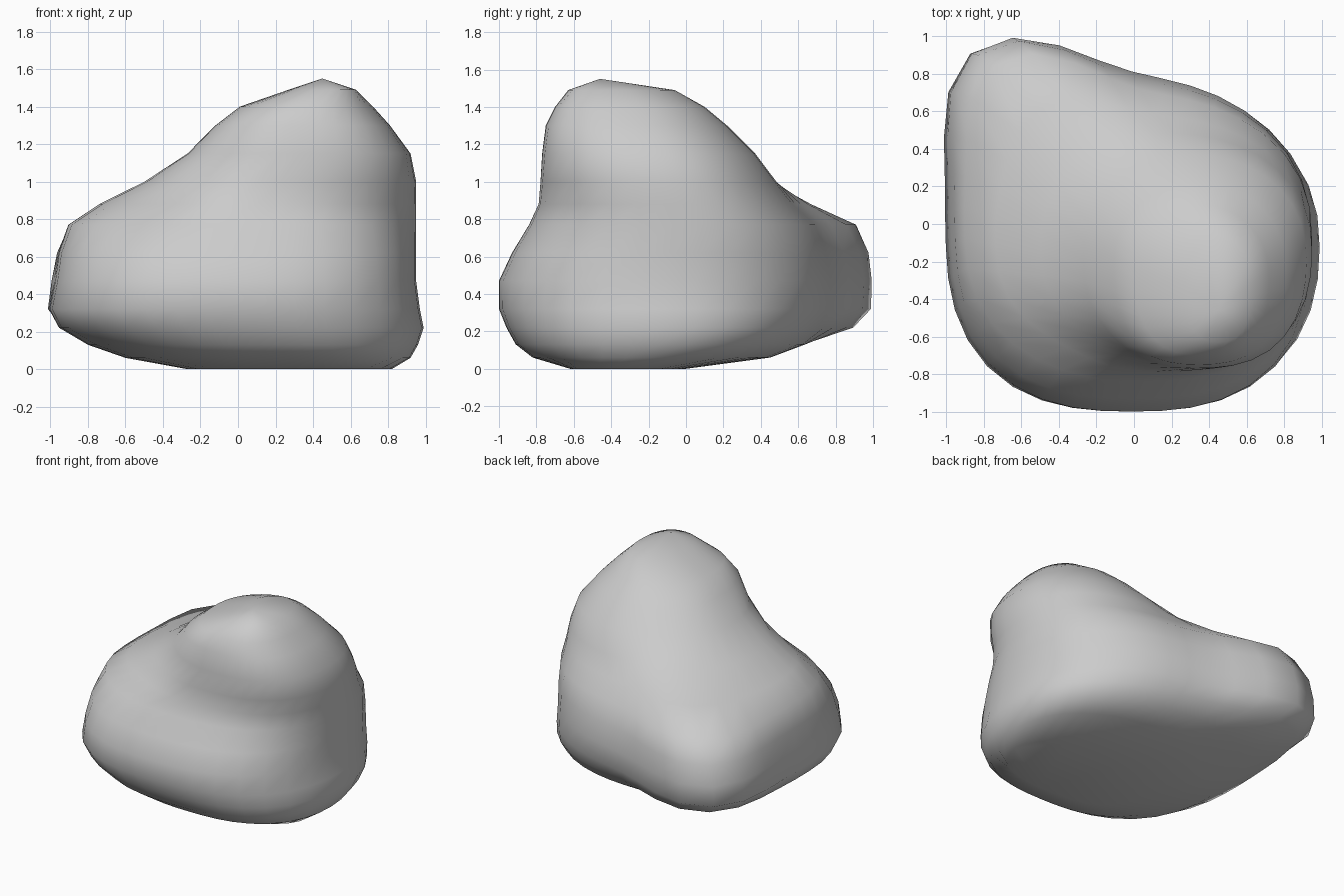
import bpy
import bmesh
from math import cos, sin, exp, radians
from mathutils import Vector

default_cube = bpy.data.objects.get("Cube")
if default_cube:
    bpy.data.objects.remove(default_cube, do_unlink=True)

# Horizontal sections: height, left, right, front and back limits,
# then how far the rear shoulder swells and the front hollow sinks
SECTIONS = [
    (0, -.27, .82, -.62, 0, 0, 0),
    (.06, -.6, .92, -.82, .45, 0, 0),
    (.13, -.8, .96, -.91, .63, .06, 0),
    (.22, -.95, .99, -.96, .71, .34, 0),
    (.32, -1, .97, -1, .77, .4, 0),
    (.47, -.97, .95, -1, .78, .4, 0),
    (.62, -.95, .95, -.93, .75, .4, 0),
    (.77, -.9, .95, -.84, .69, .37, .03),
    (.88, -.74, .95, -.79, .57, .2, .07),
    (1, -.5, .95, -.78, .48, .04, .07),
    (1.15, -.27, .92, -.77, .37, 0, .03),
    (1.3, -.12, .81, -.75, .22, 0, 0),
    (1.4, .01, .72, -.7, .1, 0, 0),
    (1.49, .27, .63, -.63, -.06, 0, 0),
]
SUMMIT = Vector((.45, -.46, 1.55))
SHOULDER_BEARING = 128
HOLLOW_BEARING = 225
BEARING_SPREAD = 17
SIDES = 36


def falloff(bearing, middle):
    """Bell-shaped weight around one bearing, in degrees."""
    return exp(-((bearing - middle) / BEARING_SPREAD) ** 2 / 2)


def reach(bearing, half_width, half_depth):
    """Distance to a rounded outline that is squarer towards the front."""
    across = abs(cos(radians(bearing))) / half_width
    along = abs(sin(radians(bearing))) / half_depth
    power = 2.3 - sin(radians(bearing)) / 4
    return (across ** power + along ** power) ** (-1 / power)


def section_points(height, left, right, front, back, swell, sink):
    """Points around one section, with its shoulder and hollow applied."""
    centre = Vector(((left + right) / 2, (front + back) / 2, height))
    points = []
    for side in range(SIDES):
        bearing = side * 360 / SIDES
        distance = reach(bearing, (right - left) / 2, (back - front) / 2)
        distance += swell * falloff(bearing, SHOULDER_BEARING)
        distance -= sink * falloff(bearing, HOLLOW_BEARING)
        direction = Vector((cos(radians(bearing)), sin(radians(bearing)), 0))
        points.append(centre + direction * distance)
    return points


def make_material(name, colour):
    """Create a plain single-colour material."""
    material = bpy.data.materials.new(name)
    material.use_nodes = True
    material.diffuse_color = colour
    shader = material.node_tree.nodes["Principled BSDF"]
    shader.inputs["Base Color"].default_value = colour
    return material


# Loft the boulder from its underside to its summit
bm = bmesh.new()
rings = [[bm.verts.new(point) for point in section_points(*section)]
         for section in SECTIONS]
for lower, upper in zip(rings, rings[1:]):
    for side in range(SIDES):
        following = (side + 1) % SIDES
        bm.faces.new((lower[side], lower[following], upper[following], upper[side]))

# Close the flat underside and the rounded summit
bm.faces.new(list(reversed(rings[0])))
peak = bm.verts.new(SUMMIT)
crown = rings[-1]
for side in range(SIDES):
    bm.faces.new((crown[side], crown[(side + 1) % SIDES], peak))
bmesh.ops.recalc_face_normals(bm, faces=bm.faces)
for face in bm.faces:
    face.smooth = True

# Boulder object in a single stone colour
mesh = bpy.data.meshes.new("boulder")
bm.to_mesh(mesh)
bm.free()
mesh.materials.append(make_material("stone grey", (.6, .6, .6, 1)))
boulder = bpy.data.objects.new("boulder", mesh)
bpy.context.collection.objects.link(boulder)
